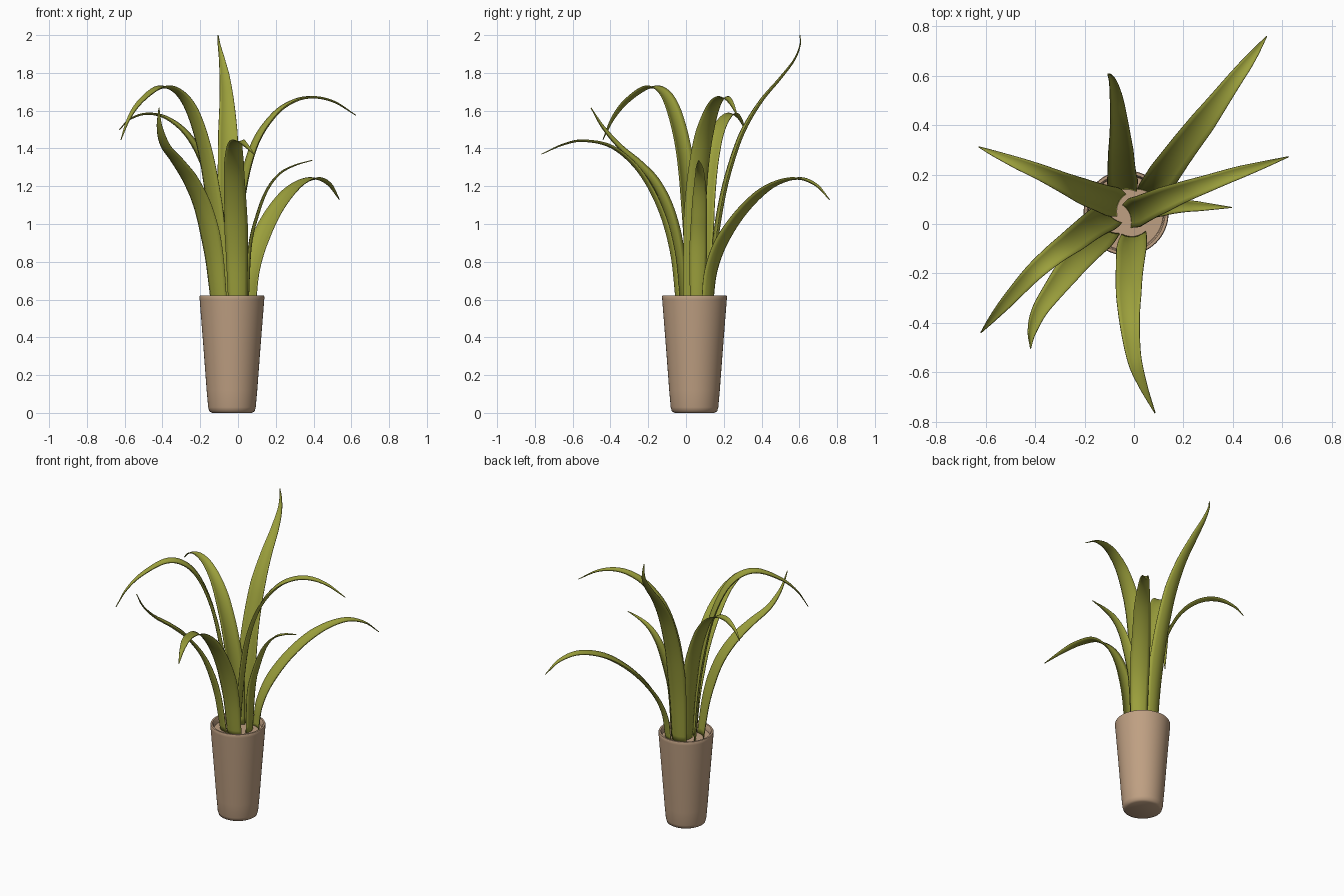
import bpy, math
from mathutils import Vector

if "Cube" in bpy.data.objects:
    bpy.data.objects.remove(bpy.data.objects["Cube"])


def material(name, col):
    m = bpy.data.materials.new(name)
    m.diffuse_color = (*col, 1)
    m.use_nodes = True
    m.node_tree.nodes["Principled BSDF"].inputs["Base Color"].default_value = m.diffuse_color
    return m


GREEN = material("leaf_olive", (0.33, 0.35, 0.045))
CLAY = material("clay_tan", (0.52, 0.35, 0.225))


def make_object(name, verts, faces, mat):
    me = bpy.data.meshes.new(name)
    me.from_pydata(verts, [], faces)
    me.materials.append(mat)
    me.shade_smooth()
    ob = bpy.data.objects.new(name, me)
    bpy.context.collection.objects.link(ob)
    return ob


def lathe(name, profile, centre, mat, n=64):
    """Revolve (radius, z) points; the profile runs from axis to axis."""
    cx, cy = centre
    verts = [(cx, cy, profile[0][1])]
    rings = profile[1:-1]
    for r, z in rings:
        for i in range(n):
            a = 2 * math.pi * i / n
            verts.append((cx + r * math.cos(a), cy + r * math.sin(a), z))
    verts.append((cx, cy, profile[-1][1]))
    last, faces = len(verts) - 1, []
    top = 1 + (len(rings) - 1) * n
    for i in range(n):
        j = (i + 1) % n
        faces.append((0, 1 + j, 1 + i))
        faces.append((last, top + i, top + j))
        for k in range(len(rings) - 1):
            a = 1 + k * n
            faces.append((a + i, a + j, a + n + j, a + n + i))
    return make_object(name, verts, faces, mat)


def spline(pts, per=7):
    """Catmull-Rom curve through the points."""
    p = [Vector(q) for q in pts]
    p = [2 * p[0] - p[1]] + p + [2 * p[-1] - p[-2]]
    out = []
    for i in range(1, len(p) - 2):
        a, b, c, d = p[i - 1:i + 3]
        for s in range(per):
            t = s / per
            out.append(0.5 * (2 * b + (c - a) * t + (2 * a - 5 * b + 4 * c - d) * t * t
                              + (3 * b - a - 3 * c + d) * t ** 3))
    return out + [p[-2]]


WIDTH = [(0, .10), (.3, .124), (.6, .102), (.85, .05), (1, .003)]


def width_at(t):
    for (t0, w0), (t1, w1) in zip(WIDTH, WIDTH[1:]):
        if t <= t1:
            return w0 + (w1 - w0) * (t - t0) / (t1 - t0)
    return WIDTH[-1][1]


def leaf(name, pts, scale=1.0, across=7):
    """Tapered blade along a path, channelled towards the plant's middle."""
    path = spline(pts)
    d = path[-1] - path[0]
    side0 = Vector((-d.y, d.x, 0)).normalized()
    lengths = [0]
    for a, b in zip(path, path[1:]):
        lengths.append(lengths[-1] + (b - a).length)
    verts, faces = [], []
    for i, c in enumerate(path):
        tan = (path[min(i + 1, len(path) - 1)] - path[max(i - 1, 0)]).normalized()
        side = (side0 - tan * side0.dot(tan)).normalized()
        inner = tan.cross(side)
        w = width_at(lengths[i] / lengths[-1]) * scale
        for k in range(across):
            u = 2 * k / (across - 1) - 1
            verts.append(c + side * (u * w / 2) + inner * (w * 0.16 * (u * u - 0.4)))
    for i in range(len(path) - 1):
        for k in range(across - 1):
            a = i * across + k
            faces.append((a, a + across, a + across + 1, a + 1))
    for f in range(len(faces)):
        faces[f] = faces[f][::-1]
    ob = make_object(name, verts, faces, GREEN)
    mod = ob.modifiers.new("thickness", "SOLIDIFY")
    mod.thickness = 0.004
    mod.offset = 0


# Pot with rounded foot, rolled rim and filled top
pot = lathe("pot", [(0, 0), (.105, 0), (.12, .008), (.126, .03), (.134, .12), (.152, .36),
                    (.171, .60), (.172, .615), (.169, .622), (.158, .622), (.153, .615),
                    (.150, .585), (0, .585)], (-.032, .045), CLAY)
bpy.context.view_layer.objects.active = pot
pot.select_set(True)
bpy.ops.object.shade_smooth_by_angle(angle=math.radians(50))

# Leaves
leaf("leaf_back_right", [(.06, .12, .58), (.075, .14, .75), (.12, .2, .91), (.2, .31, 1.07),
                         (.3, .44, 1.19), (.4, .575, 1.24), (.48, .68, 1.21), (.537, .76, 1.13)])
leaf("leaf_right_tall", [(-.02, .035, .58), (0, .045, .9), (.035, .06, 1.2), (.1, .09, 1.43),
                         (.2, .13, 1.58), (.3, .165, 1.65), (.4, .2, 1.67), (.51, .235, 1.645),
                         (.625, .272, 1.575)])
leaf("leaf_right_short", [(.05, .06, .58), (.065, .065, .88), (.105, .07, 1.05),
                          (.155, .073, 1.18), (.22, .073, 1.265), (.3, .07, 1.31),
                          (.395, .067, 1.338)], .75)
leaf("leaf_back_upright", [(-.04, .135, .58), (-.045, .16, .9), (-.05, .2, 1.15),
                           (-.053, .25, 1.34), (-.055, .31, 1.5), (-.06, .4, 1.65),
                           (-.07, .5, 1.77), (-.085, .575, 1.87), (-.1, .605, 1.95),
                           (-.105, .603, 2.0)])
leaf("leaf_left_back", [(-.06, .08, .58), (-.085, .09, .9), (-.13, .105, 1.15),
                        (-.2, .13, 1.35), (-.28, .165, 1.48), (-.38, .21, 1.56),
                        (-.48, .25, 1.583), (-.57, .287, 1.555), (-.628, .312, 1.5)])
leaf("leaf_left_tall", [(-.09, .035, .58), (-.11, .025, .9), (-.14, .01, 1.15),
                        (-.185, -.02, 1.4), (-.25, -.07, 1.6), (-.325, -.125, 1.7),
                        (-.41, -.2, 1.722), (-.51, -.31, 1.65), (-.575, -.385, 1.56),
                        (-.62, -.44, 1.447)])
leaf("leaf_left_front", [(-.105, -.02, .58), (-.135, -.05, .85), (-.185, -.1, 1.07),
                         (-.25, -.17, 1.22), (-.32, -.26, 1.325), (-.385, -.355, 1.41),
                         (-.415, -.44, 1.51), (-.418, -.503, 1.615)])
leaf("leaf_front", [(0, -.045, .58), (-.005, -.075, .85), (-.012, -.14, 1.08),
                    (-.02, -.25, 1.28), (-.018, -.39, 1.405), (0, -.54, 1.44),
                    (.035, -.65, 1.42), (.085, -.765, 1.37)])
